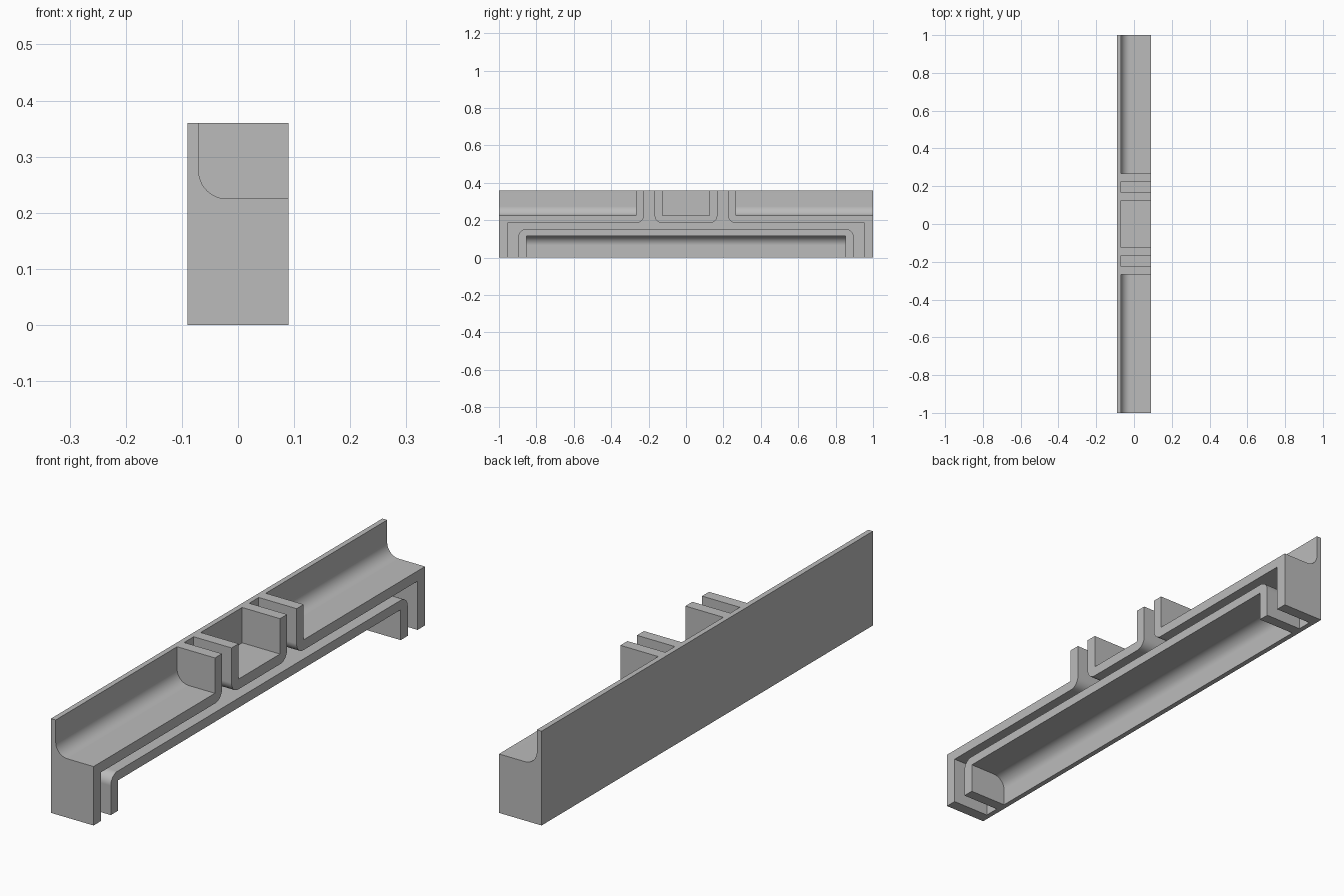
import bpy, bmesh, math
from mathutils import Vector

cube = bpy.data.objects.get("Cube")
if cube:
    bpy.data.objects.remove(cube, do_unlink=True)

FACE, BACK = 0.09, -0.07      # open side, and front of the back plate
HEIGHT = 0.36
FLOOR, FLOOR_UNDER = 0.225, 0.186
RAIL, RAIL_UNDER = 0.152, 0.116
OUT = 0.5                     # how far cutters reach past the body

grey = bpy.data.materials.new("plain grey")
grey.use_nodes = True
grey.diffuse_color = (0.5, 0.5, 0.5, 1)
grey.node_tree.nodes["Principled BSDF"].inputs["Base Color"].default_value = (0.5, 0.5, 0.5, 1)


def rounded(corners, steps=12):
    """Outline from (u, v) or (u, v, radius) corners."""
    outline = []
    for i, c in enumerate(corners):
        p = Vector(c[:2])
        if len(c) == 2:
            outline.append(p)
            continue
        r = c[2]
        a = (Vector(corners[i - 1][:2]) - p).normalized()
        b = (Vector(corners[(i + 1) % len(corners)][:2]) - p).normalized()
        for k in range(steps + 1):
            t = k / steps * math.pi / 2
            outline.append(p + r * (a + b) - r * (b * math.cos(t) + a * math.sin(t)))
    return outline


def prism(name, corners, axis, lo, hi):
    """Extrude an outline along x (outline in y, z) or along y (outline in x, z)."""
    bm = bmesh.new()
    place = (lambda p, d: (d, p.x, p.y)) if axis == "x" else (lambda p, d: (p.x, d, p.y))
    cap = bm.faces.new([bm.verts.new(place(p, lo)) for p in rounded(corners)])
    new = bmesh.ops.extrude_face_region(bm, geom=[cap])["geom"]
    shift = Vector((hi - lo, 0, 0)) if axis == "x" else Vector((0, hi - lo, 0))
    bmesh.ops.translate(bm, vec=shift, verts=[v for v in new if isinstance(v, bmesh.types.BMVert)])
    bmesh.ops.recalc_face_normals(bm, faces=bm.faces)
    mesh = bpy.data.meshes.new(name)
    bm.to_mesh(mesh)
    bm.free()
    mesh.materials.append(grey)
    obj = bpy.data.objects.new(name, mesh)
    bpy.context.collection.objects.link(obj)
    return obj


# Solid body
body = prism("bracket_body", [(-FACE, 0), (FACE, 0), (FACE, HEIGHT), (-FACE, HEIGHT)], "y", -1, 1)

# Outer trays, with a rounded inside corner against the back plate
tray = [(BACK, OUT), (BACK, FLOOR, 0.05), (OUT, FLOOR), (OUT, OUT)]
cutters = [prism("right_tray_cutter", tray, "y", -1 - OUT, -0.2675),
           prism("left_tray_cutter", tray, "y", 0.2675, 1 + OUT)]

# Square middle tray
middle = [(BACK, FLOOR), (OUT, FLOOR), (OUT, OUT), (BACK, OUT)]
cutters.append(prism("middle_tray_cutter", middle, "y", -0.125, 0.125))

# Lower pocket, rounded at the top of the back plate
pocket = [(BACK, -OUT), (BACK, RAIL_UNDER, 0.05), (OUT, RAIL_UNDER), (OUT, -OUT)]
cutters.append(prism("pocket_cutter", pocket, "y", -0.853, 0.853))

# Channel between the upper walls and the lower rail, with two upright branches
half = [(0.1675, FLOOR_UNDER, 0.04), (0.1675, OUT), (0.225, OUT), (0.225, FLOOR_UNDER, 0.04),
        (0.955, FLOOR_UNDER), (0.955, -OUT), (0.896, -OUT), (0.896, RAIL, 0.04)]
other_half = [(-c[0], *c[1:]) for c in reversed(half)]
cutters.append(prism("channel_cutter", half + other_half, "x", BACK, OUT))

# Carve the body
bpy.context.view_layer.objects.active = body
for cutter in cutters:
    cutter.hide_render = True
    mod = body.modifiers.new(cutter.name, "BOOLEAN")
    mod.operation = "DIFFERENCE"
    mod.solver = "EXACT"
    mod.object = cutter
    bpy.ops.object.modifier_apply(modifier=mod.name)
    bpy.data.objects.remove(cutter, do_unlink=True)

# Smooth the rounded corners, keep the rest crisp
bpy.ops.object.select_all(action="DESELECT")
body.select_set(True)
bpy.ops.object.shade_smooth_by_angle(angle=math.radians(30))
weighted = body.modifiers.new("even_shading", "WEIGHTED_NORMAL")
weighted.keep_sharp = True
